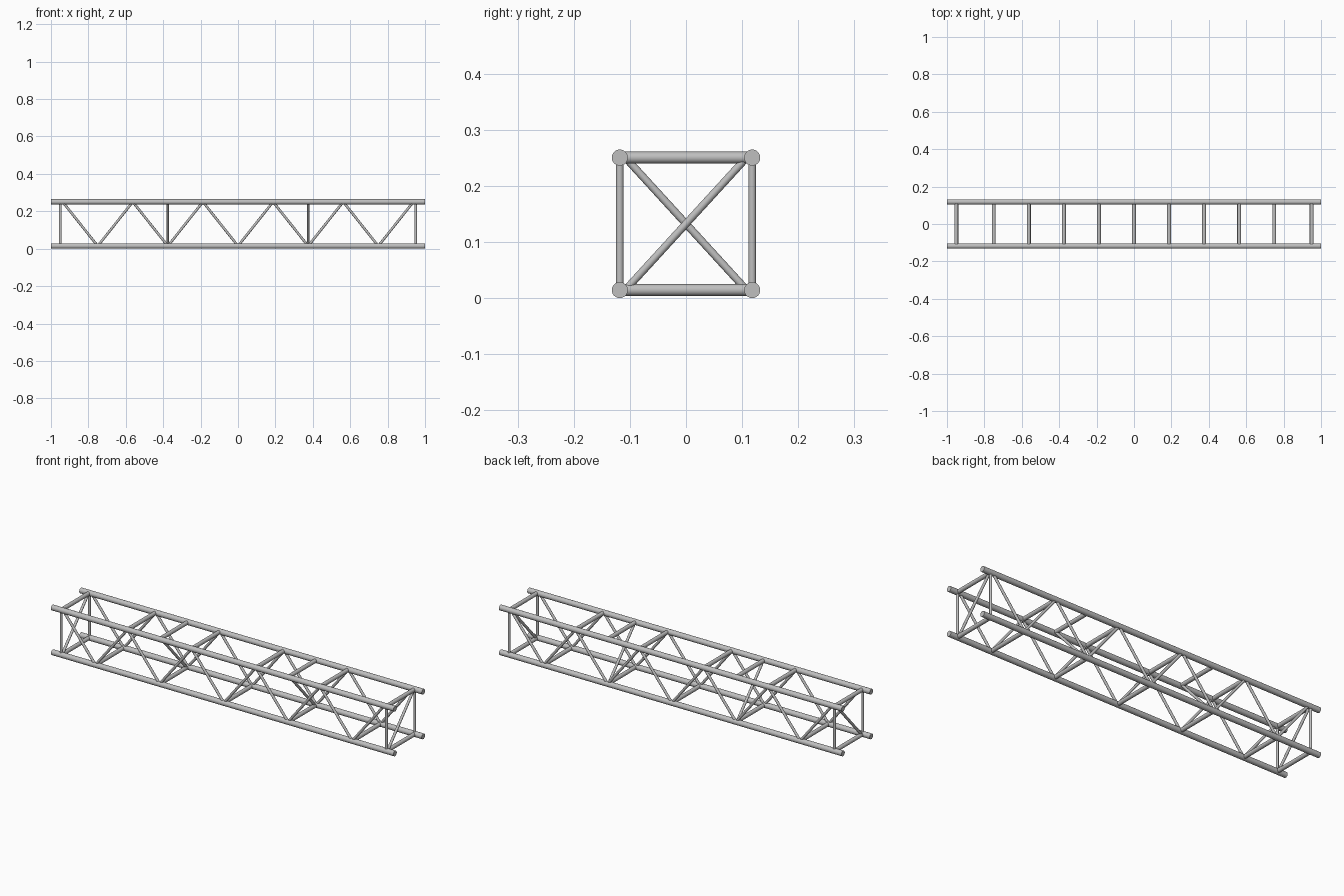
import bpy
from mathutils import Vector

cube = bpy.data.objects.get("Cube")
if cube:
    bpy.data.objects.remove(cube, do_unlink=True)

metal = bpy.data.materials.new("light_grey_metal")
metal.use_nodes = True
GREY = (0.52, 0.52, 0.52, 1)
metal.diffuse_color = GREY
metal.node_tree.nodes["Principled BSDF"].inputs["Base Color"].default_value = GREY

CHORD_R, BAR_R, BRACE_R = 0.0143, 0.0105, 0.0068
SIDE = 0.118                      # half the spacing between chords
LOW, HIGH = CHORD_R, CHORD_R + 2 * SIDE
STEP, END = 0.1875, 0.95          # panel spacing and end frame position


def tube(name, a, b, radius, sides=24):
    """Capped round tube from a to b."""
    a, b = Vector(a), Vector(b)
    axis = b - a
    bpy.ops.mesh.primitive_cylinder_add(vertices=sides, radius=radius,
                                        depth=axis.length, location=(a + b) / 2)
    obj = bpy.context.object
    obj.name = name
    obj.rotation_euler = axis.to_track_quat('Z', 'Y').to_euler()
    obj.data.materials.append(metal)
    bpy.ops.object.shade_smooth_by_angle()
    return obj


# Four long corner chords
for y in (-SIDE, SIDE):
    for z in (LOW, HIGH):
        tube("chord", (-1, y, z), (1, y, z), CHORD_R, 32)

# Zigzag lacing on the front and back faces, high at the ends
for y in (-SIDE, SIDE):
    for i in range(-5, 5):
        z0, z1 = (HIGH, LOW) if i % 2 else (LOW, HIGH)
        tube("lacing", (i * STEP, y, z0), ((i + 1) * STEP, y, z1), BRACE_R)

# Crossbars at the lacing nodes, top and bottom
for i in range(-4, 5):
    x = i * STEP
    levels = [HIGH] if i % 2 else [LOW]
    if abs(i) == 2:
        levels.append(HIGH)
    for z in levels:
        tube("crossbar", (x, -SIDE, z), (x, SIDE, z), BAR_R)

# End frames: crossbars, posts and a diagonal
for x in (-END, END):
    for z in (LOW, HIGH):
        tube("end_crossbar", (x, -SIDE, z), (x, SIDE, z), BAR_R)
    for y in (-SIDE, SIDE):
        tube("end_post", (x, y, LOW), (x, y, HIGH), BRACE_R)
    tube("end_diagonal", (x, -0.108, LOW), (x, 0.108, HIGH), BRACE_R)

# Opposite diagonals in the two inner frames
for x in (-2 * STEP, 2 * STEP):
    tube("inner_diagonal", (x, -0.108, HIGH), (x, 0.108, LOW), BRACE_R)
